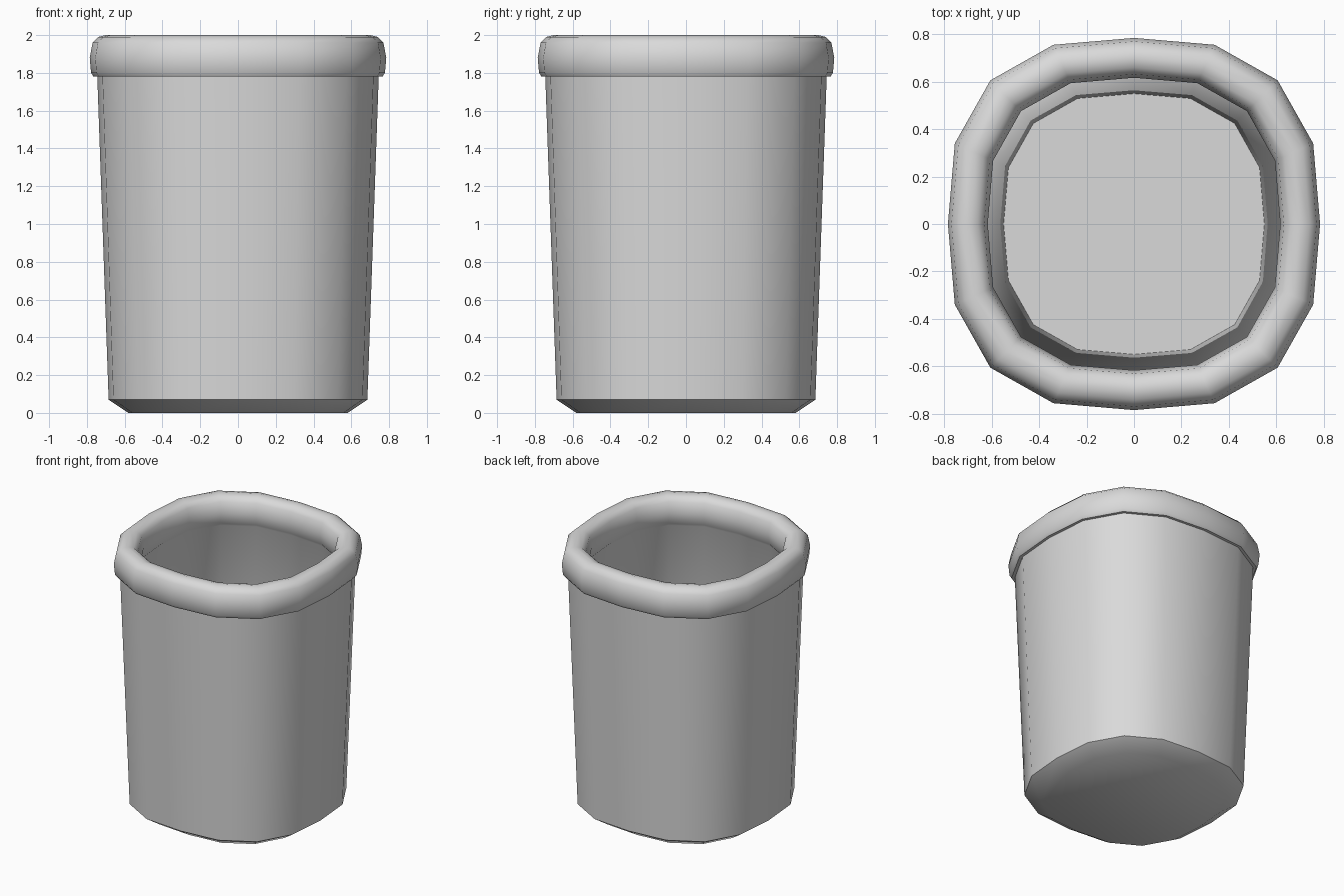
import bpy
import bmesh
import math

old = bpy.data.objects.get("Cube")
if old:
    bpy.data.objects.remove(old, do_unlink=True)

# Single plain grey
grey = bpy.data.materials.new("light grey")
grey.use_nodes = True
colour = (0.7, 0.7, 0.7, 1.0)
grey.diffuse_color = colour
bsdf = next(n for n in grey.node_tree.nodes if n.type == "BSDF_PRINCIPLED")
bsdf.inputs["Base Color"].default_value = colour

# Rounded-square outline: one quarter at unit half-width, turned four times
quarter = [(1, 0), (0.963, 0.433), (0.772, 0.772), (0.433, 0.963)]
outline = []
for turn in range(4):
    c, s = round(math.cos(turn * math.pi / 2)), round(math.sin(turn * math.pi / 2))
    outline += [(x * c - y * s, x * s + y * c) for x, y in quarter]

# Half-width and height, from the base up the outside, over the rim, down inside
outer_wall = [(0.58, 0), (0.685, 0.07), (0.745, 1.78)]
rim = [(0.765, 1.78), (0.778, 1.80), (0.785, 1.88), (0.77, 1.96), (0.74, 1.99),
       (0.70, 2.0), (0.66, 1.99), (0.632, 1.96), (0.617, 1.88), (0.625, 1.80)]
inner_wall = [(0.64, 1.78), (0.55, 0.09)]


def loft(name, profile):
    """Skin scaled copies of the outline and cap both ends."""
    bm = bmesh.new()
    rings = [[bm.verts.new((x * r, y * r, z)) for x, y in outline] for r, z in profile]
    n = len(outline)
    for low, high in zip(rings, rings[1:]):
        for i in range(n):
            j = (i + 1) % n
            bm.faces.new((low[i], low[j], high[j], high[i]))
    bm.faces.new(rings[0][::-1])
    bm.faces.new(rings[-1])
    bmesh.ops.recalc_face_normals(bm, faces=bm.faces)
    mesh = bpy.data.meshes.new(name)
    bm.to_mesh(mesh)
    bm.free()
    mesh.materials.append(grey)
    obj = bpy.data.objects.new(name, mesh)
    bpy.context.collection.objects.link(obj)
    return obj


# Hollow cup with a rolled rim
cup = loft("cup", outer_wall + rim + inner_wall)
bpy.ops.object.select_all(action="DESELECT")
cup.select_set(True)
bpy.context.view_layer.objects.active = cup
bpy.ops.object.shade_smooth_by_angle(angle=math.radians(50))
